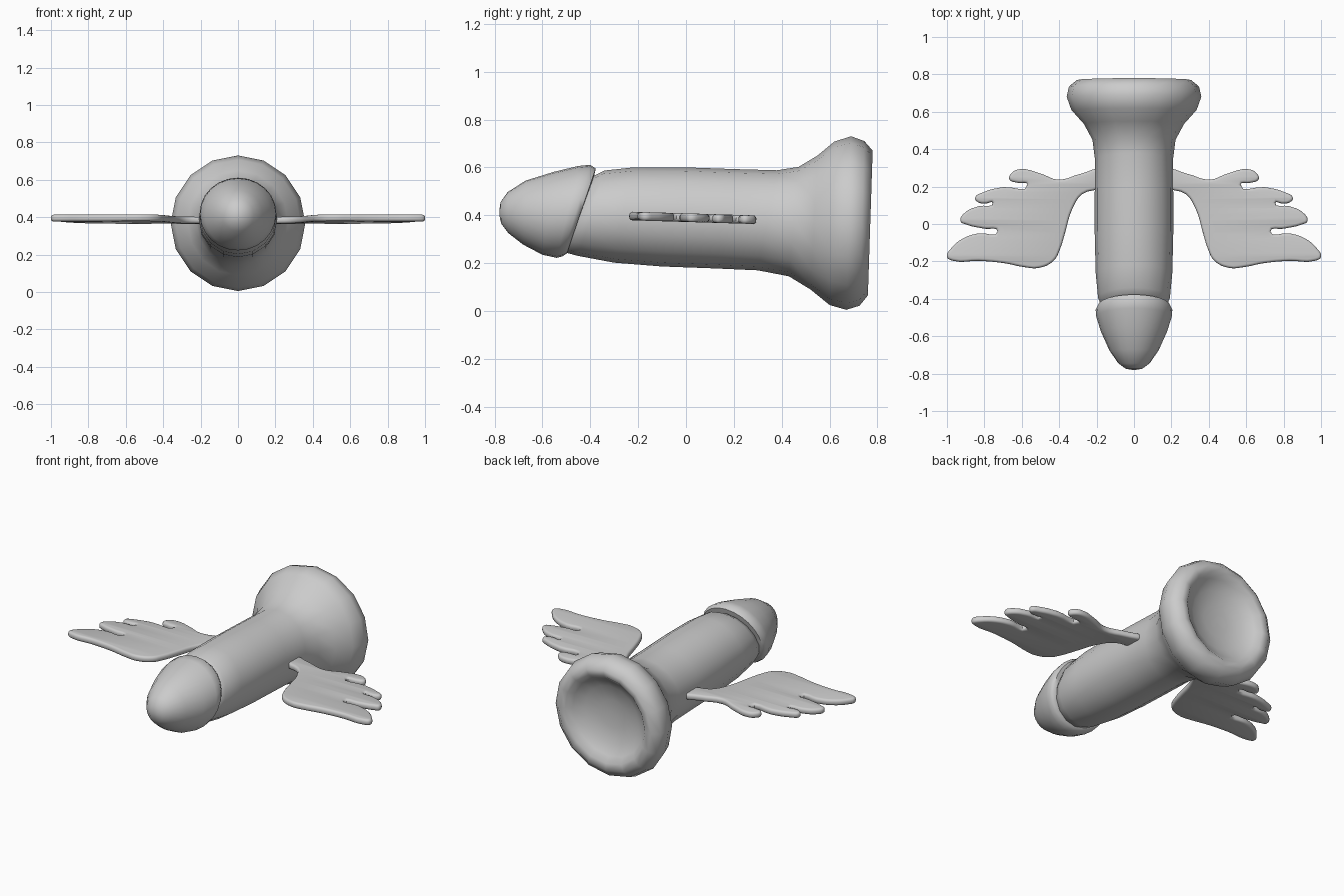
import bpy, bmesh, math

if "Cube" in bpy.data.objects:
    bpy.data.objects.remove(bpy.data.objects["Cube"])

grey = bpy.data.materials.new("plain grey")
grey.diffuse_color = (0.6, 0.6, 0.6, 1)
grey.use_nodes = True
grey.node_tree.nodes["Principled BSDF"].inputs["Base Color"].default_value = grey.diffuse_color


def finish(ob, angle):
    """Assign the colour and smooth the soft edges."""
    ob.data.materials.clear()
    ob.data.materials.append(grey)
    bpy.ops.object.select_all(action='DESELECT')
    ob.select_set(True)
    bpy.context.view_layer.objects.active = ob
    bpy.ops.object.shade_smooth_by_angle(angle=math.radians(angle))


def loft(name, rings, sides):
    """Skin tilted rings given as (top y, top z, bottom y, bottom z, half width)."""
    bm = bmesh.new()
    loops = []
    for ty, tz, by, bz, w in rings:
        loop = []
        for i in range(sides):
            a = 2 * math.pi * i / sides
            t = (1 + math.cos(a)) / 2
            loop.append(bm.verts.new((w * math.sin(a), by + (ty - by) * t, bz + (tz - bz) * t)))
        loops.append(loop)
    for a, b in zip(loops, loops[1:]):
        for i in range(sides):
            j = (i + 1) % sides
            bm.faces.new((a[i], a[j], b[j], b[i]))
    bm.faces.new(loops[0])
    bm.faces.new(loops[-1])
    bmesh.ops.recalc_face_normals(bm, faces=bm.faces)
    me = bpy.data.meshes.new(name)
    bm.to_mesh(me)
    bm.free()
    ob = bpy.data.objects.new(name, me)
    bpy.context.collection.objects.link(ob)
    finish(ob, 60)


# Shaft flaring into a base with a hollow back
loft("body", [
    (-.42, .52, -.52, .28, .14),
    (-.385, .565, -.50, .243, .172),
    (-.34, .587, -.45, .23, .192),
    (-.22, .60, -.30, .202, .205),
    (0, .60, -.10, .186, .21),
    (.20, .593, .12, .178, .21),
    (.38, .588, .30, .170, .208),
    (.47, .602, .43, .145, .222),
    (.55, .65, .52, .09, .268),
    (.62, .708, .60, .025, .335),
    (.69, .73, .67, .005, .36),
    (.745, .71, .725, .022, .348),
    (.78, .67, .76, .065, .305),
    (.775, .635, .757, .105, .265),
    (.745, .605, .73, .14, .235),
    (.71, .55, .70, .20, .175),
    (.69, .46, .685, .29, .085),
    (.685, .39, .685, .36, .015)], 16)

# Rounded nose cap with a slanted rear edge
loft("nose_cap", [
    (-.78, .42, -.78, .40, .01),
    (-.775, .455, -.772, .365, .045),
    (-.745, .497, -.742, .325, .085),
    (-.67, .545, -.68, .277, .132),
    (-.55, .582, -.60, .235, .177),
    (-.45, .606, -.54, .222, .202),
    (-.40, .611, -.517, .228, .205),
    (-.377, .595, -.498, .24, .194),
    (-.385, .56, -.492, .265, .165)], 24)

# Feathered wing outline for the right side
outline = [(.17, .285), (.28, .27), (.405, .237), (.50, .27), (.61, .293), (.655, .272),
           (.667, .24), (.62, .22), (.57, .21), (.70, .197), (.805, .17), (.85, .14),
           (.835, .117), (.79, .11), (.755, .113), (.83, .095), (.90, .064), (.928, .016),
           (.896, -.003), (.80, -.025), (.73, -.04), (.83, -.05), (.91, -.075), (.98, -.133),
           (1.0, -.176), (.965, -.197), (.83, -.197), (.69, -.21), (.59, -.23), (.51, -.235),
           (.43, -.197), (.395, -.133), (.37, -.053), (.33, .08), (.277, .16), (.17, .205)]


def wing(name, side):
    cu = bpy.data.curves.new(name, 'CURVE')
    cu.dimensions = '2D'
    cu.fill_mode = 'BOTH'
    cu.resolution_u = 4
    cu.extrude = .004
    cu.bevel_depth = .014
    cu.bevel_resolution = 2
    cu.offset = -.014
    sp = cu.splines.new('BEZIER')
    sp.bezier_points.add(len(outline) - 1)
    sp.use_cyclic_u = True
    for p, (x, y) in zip(sp.bezier_points, outline if side > 0 else outline[::-1]):
        p.co = (side * x, y, 0)
        p.handle_left_type = p.handle_right_type = 'AUTO'
    helper = bpy.data.objects.new(name + "_outline", cu)
    bpy.context.collection.objects.link(helper)
    bpy.context.view_layer.update()
    me = bpy.data.meshes.new_from_object(helper.evaluated_get(bpy.context.evaluated_depsgraph_get()))
    bpy.data.objects.remove(helper)
    bm = bmesh.new()
    bm.from_mesh(me)
    bmesh.ops.remove_doubles(bm, verts=bm.verts, dist=.0005)
    bmesh.ops.recalc_face_normals(bm, faces=bm.faces)
    bm.to_mesh(me)
    bm.free()
    ob = bpy.data.objects.new(name, me)
    bpy.context.collection.objects.link(ob)
    ob.location.z = .39
    ob.rotation_euler.x = -.03
    finish(ob, 50)


wing("right_wing", 1)
wing("left_wing", -1)
